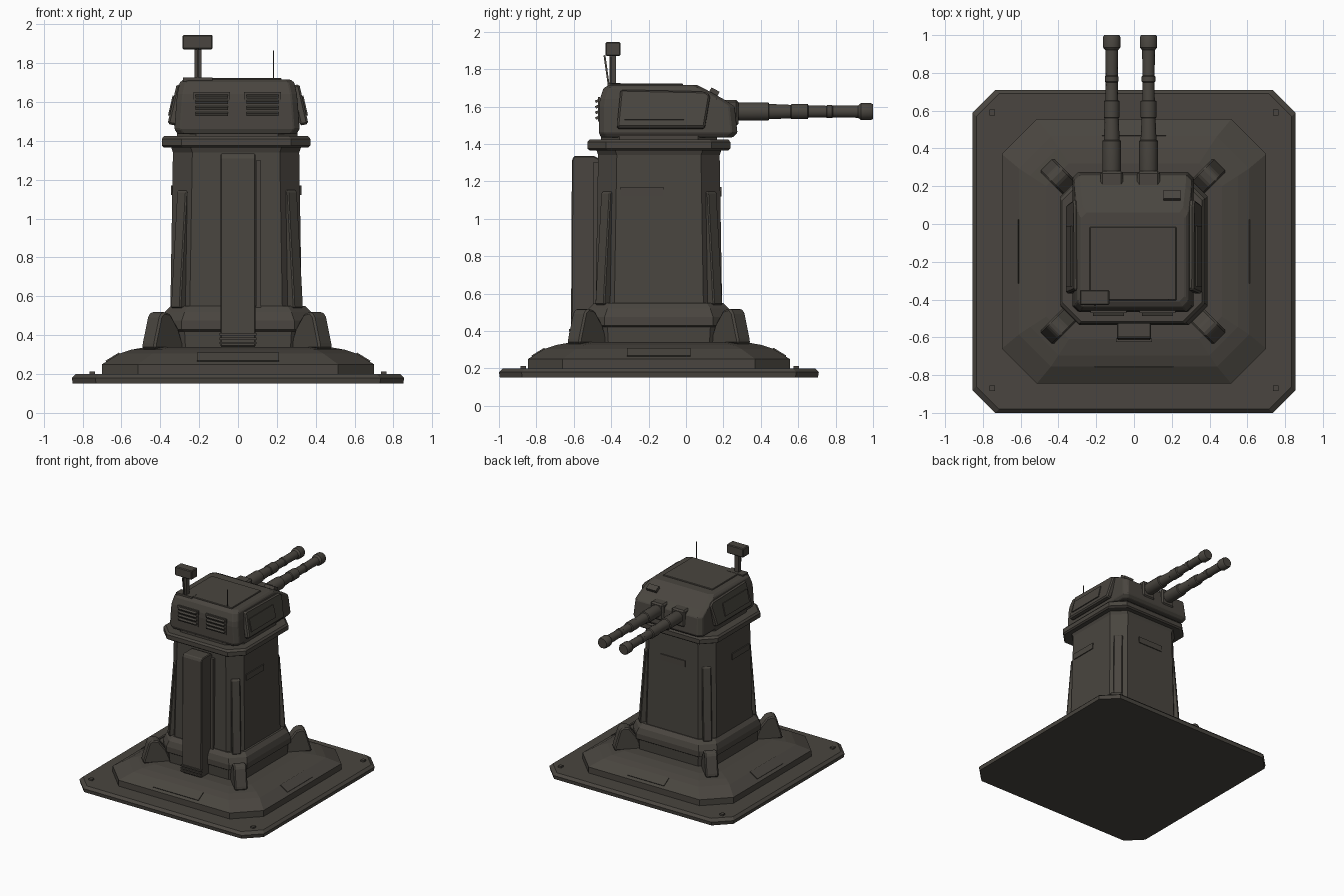
import bpy, bmesh, math
from mathutils import Vector, Matrix

cube = bpy.data.objects.get("Cube")
if cube:
    bpy.data.objects.remove(cube, do_unlink=True)

steel = bpy.data.materials.new("dark_steel")
colour = (0.067, 0.060, 0.050, 1)
steel.diffuse_color = colour
steel.use_nodes = True
shader = steel.node_tree.nodes["Principled BSDF"]
shader.inputs["Base Color"].default_value = colour
shader.inputs["Roughness"].default_value = 0.8

CY = -0.145  # centre line of the tower in y


def finish(name, bm, bevel=0.0):
    bmesh.ops.recalc_face_normals(bm, faces=bm.faces)
    mesh = bpy.data.meshes.new(name)
    bm.to_mesh(mesh)
    bm.free()
    mesh.materials.append(steel)
    obj = bpy.data.objects.new(name, mesh)
    bpy.context.collection.objects.link(obj)
    if bevel:
        mod = obj.modifiers.new("edge_bevel", "BEVEL")
        mod.width = bevel
        mod.segments = 1
        mod.limit_method = "ANGLE"
    return obj


def octagon_stack(name, levels, cx=0.0, bevel=0.0):
    """Loft cut-corner rectangles; a level is (z, half width, y min, y max, cut)."""
    bm = bmesh.new()
    rings = []
    for z, h, y0, y1, c in levels:
        pts = [(-h + c, y0), (h - c, y0), (h, y0 + c), (h, y1 - c),
               (h - c, y1), (-h + c, y1), (-h, y1 - c), (-h, y0 + c)]
        rings.append([bm.verts.new((cx + x, y, z)) for x, y in pts])
    for a, b in zip(rings, rings[1:]):
        for i in range(8):
            j = (i + 1) % 8
            bm.faces.new((a[i], a[j], b[j], b[i]))
    bm.faces.new(rings[0])
    bm.faces.new(rings[-1])
    return finish(name, bm, bevel)


def square_stack(name, levels, cx=0.0, bevel=0.0):
    """Same loft, square in plan around the tower centre: (z, half size, cut)."""
    return octagon_stack(name, [(z, h, CY - h, CY + h, c) for z, h, c in levels], cx, bevel)


def box(name, centre, size, rot=None, bevel=0.0):
    bm = bmesh.new()
    bmesh.ops.create_cube(bm, size=1)
    mat = Matrix.Translation(centre) @ (rot or Matrix()) @ Matrix.Diagonal((*size, 1))
    bmesh.ops.transform(bm, matrix=mat, verts=bm.verts)
    return finish(name, bm, bevel)


def prism(name, profile, depth, matrix, bevel=0.0):
    """Extrude a (u, z) profile symmetrically along local y."""
    bm = bmesh.new()
    sides = [[bm.verts.new((u, s * depth / 2, z)) for u, z in profile] for s in (-1, 1)]
    n = len(profile)
    bm.faces.new(sides[0])
    bm.faces.new(sides[1])
    for i in range(n):
        j = (i + 1) % n
        bm.faces.new((sides[0][i], sides[0][j], sides[1][j], sides[1][i]))
    bmesh.ops.transform(bm, matrix=matrix, verts=bm.verts)
    return finish(name, bm, bevel)


def barrel(name, x, z, steps, sides=14):
    """Lathe (y, radius) steps around an axis along y."""
    bm = bmesh.new()
    rings = []
    for y, r in steps:
        rings.append([bm.verts.new((x + r * math.cos(a), y, z + r * math.sin(a)))
                      for a in (math.tau * i / sides for i in range(sides))])
    for a, b in zip(rings, rings[1:]):
        for i in range(sides):
            j = (i + 1) % sides
            bm.faces.new((a[i], a[j], b[j], b[i]))
    bm.faces.new(rings[0])
    bm.faces.new(rings[-1])
    obj = finish(name, bm)
    bpy.ops.object.select_all(action="DESELECT")
    obj.select_set(True)
    bpy.context.view_layer.objects.active = obj
    bpy.ops.object.shade_smooth_by_angle(angle=math.radians(35))


def turn(angle, axis):
    return Matrix.Rotation(math.radians(angle), 4, axis)


# Foundation: ground plate, sloped plinth, tower foot
square_stack("ground_plate", [(0.15, 0.85, 0.12), (0.18, 0.855, 0.12), (0.2, 0.835, 0.12)])
square_stack("sloped_plinth", [(0.195, 0.7, 0.185), (0.25, 0.7, 0.185), (0.305, 0.61, 0.17),
                               (0.325, 0.55, 0.15), (0.34, 0.465, 0.12)])
square_stack("tower_foot", [(0.33, 0.37, 0.1), (0.42, 0.375, 0.1), (0.43, 0.39, 0.1),
                            (0.475, 0.39, 0.1), (0.52, 0.375, 0.1), (0.55, 0.345, 0.09)])

# Anchor bolts on the ground plate
for sx in (-1, 1):
    for y in (-0.87, 0.59):
        box("anchor_bolt", (sx * 0.75, y, 0.203), (0.03, 0.03, 0.02))

# Access plates on the plinth slopes, one per side
slope = math.degrees(math.atan2(0.055, 0.09))
for i in range(4):
    m = turn(90 * i, "Z")
    pos = Vector((0, CY, 0)) + m @ Vector((0, -0.645, 0.286))
    box("plinth_plate", pos, (0.42 if i == 0 else 0.34, 0.08, 0.008), m @ turn(slope, "X"))

# Tower shaft, corner ribs and foot brackets
square_stack("tower_shaft", [(0.54, 0.338, 0.1), (1.34, 0.325, 0.1), (1.37, 0.335, 0.1)], -0.01)
for sx in (-1, 1):
    for sy in (-1, 1):
        heading = turn(math.degrees(math.atan2(sy, sx)), "Z")
        axis = Matrix.Translation((-0.005, CY, 0)) @ heading
        prism("corner_rib", [(0.36, 0.54), (0.45, 0.54), (0.44, 0.68), (0.405, 1.14),
                             (0.36, 1.16)], 0.07, axis, 0.006)
        prism("foot_bracket", [(0.43, 0.33), (0.65, 0.33), (0.645, 0.36), (0.605, 0.5),
                               (0.58, 0.52), (0.53, 0.51), (0.47, 0.43)], 0.1, axis, 0.01)

# Service plates on the shaft sides and back
for sx in (-1, 1):
    box("shaft_plate", (-0.01 + sx * 0.33, -0.235, 1.145), (0.012, 0.23, 0.05))
box("shaft_plate_back", (-0.01, 0.185, 1.145), (0.23, 0.012, 0.05))

# Tall conduit up the front face
prism("front_conduit", [(-0.615, 0.34), (-0.46, 0.34), (-0.46, 1.32), (-0.49, 1.335),
                        (-0.6, 1.335), (-0.61, 1.31)], 0.18, turn(90, "Z") , 0.006)
conduit = bpy.data.objects["front_conduit"]
conduit.data.transform(turn(-0.0, "Z"))
for i in range(3):
    box("conduit_slat", (0, -0.615, 0.36 + 0.022 * i), (0.19, 0.02, 0.012))
box("conduit_side_rail", (0.105, -0.482, 0.92), (0.025, 0.03, 0.76))

# Turret ring and neck
square_stack("turret_ring", [(1.365, 0.37, 0.1), (1.375, 0.382, 0.1), (1.41, 0.382, 0.1),
                             (1.425, 0.37, 0.1)], -0.01)
square_stack("turret_neck", [(1.42, 0.31, 0.1), (1.45, 0.31, 0.1)], -0.005)

# Turret hull with sloped nose, and roof hatch
octagon_stack("turret_hull", [(1.435, 0.305, -0.455, 0.25, 0.03), (1.46, 0.322, -0.465, 0.275, 0.03),
                              (1.6, 0.312, -0.465, 0.26, 0.03), (1.64, 0.308, -0.46, 0.2, 0.03),
                              (1.7, 0.295, -0.44, 0.09, 0.03), (1.715, 0.275, -0.41, 0.06, 0.03)],
              -0.005, 0.005)
box("roof_hatch", (-0.005, -0.21, 1.717), (0.46, 0.39, 0.012), None, 0.004)
box("nose_sight", (0.2, 0.15, 1.675), (0.09, 0.05, 0.035), turn(-28, "X"))

# Sloped cheek armour with inset-style hatch plate
for sx in (-1, 1):
    lean = Matrix.Translation((sx * 0.318, 0, 1.58)) @ turn(-sx * 13, "Y")
    prism("cheek_armour", [(-0.37, -0.1), (0.1, -0.1), (0.13, 0.08), (0.1, 0.1), (-0.35, 0.11)],
          0.045, lean @ turn(90, "Z"), 0.01)
    box("cheek_hatch", lean @ Vector((sx * 0.024, -0.17, -0.005)), (0.012, 0.32, 0.105),
        turn(-sx * 13, "Y"))

# Ventilation grilles on the front of the turret
for x in (-0.135, 0.125):
    box("grille_frame", (x, -0.465, 1.585), (0.19, 0.012, 0.13))
    for i in range(4):
        box("grille_slat", (x, -0.474, 1.54 + 0.03 * i), (0.165, 0.022, 0.014), turn(25, "X"))

# Twin guns with mantlets
for side, x in (("right", -0.118), ("left", 0.077)):
    box("mantlet_" + side, (x, 0.225, 1.565), (0.12, 0.11, 0.14), None, 0.012)
    barrel("gun_" + side, x, 1.573,
           [(0.25, 0.043), (0.29, 0.05), (0.44, 0.05), (0.445, 0.042), (0.56, 0.037),
            (0.565, 0.042), (0.65, 0.042), (0.655, 0.033), (0.75, 0.032), (0.755, 0.036),
            (0.78, 0.036), (0.785, 0.032), (0.92, 0.034), (0.935, 0.046), (0.99, 0.046), (1.0, 0.04)])

# Sensor mast and aerial
box("mast_post", (-0.207, -0.392, 1.79), (0.036, 0.036, 0.17))
box("mast_head", (-0.208, -0.39, 1.908), (0.155, 0.08, 0.075), None, 0.006)
box("mast_stay", (-0.207, -0.424, 1.79), (0.01, 0.01, 0.17), turn(8, "X"))
box("mast_foot", (-0.207, -0.385, 1.715), (0.15, 0.07, 0.02))
box("aerial", (0.182, -0.4, 1.785), (0.006, 0.006, 0.16))
